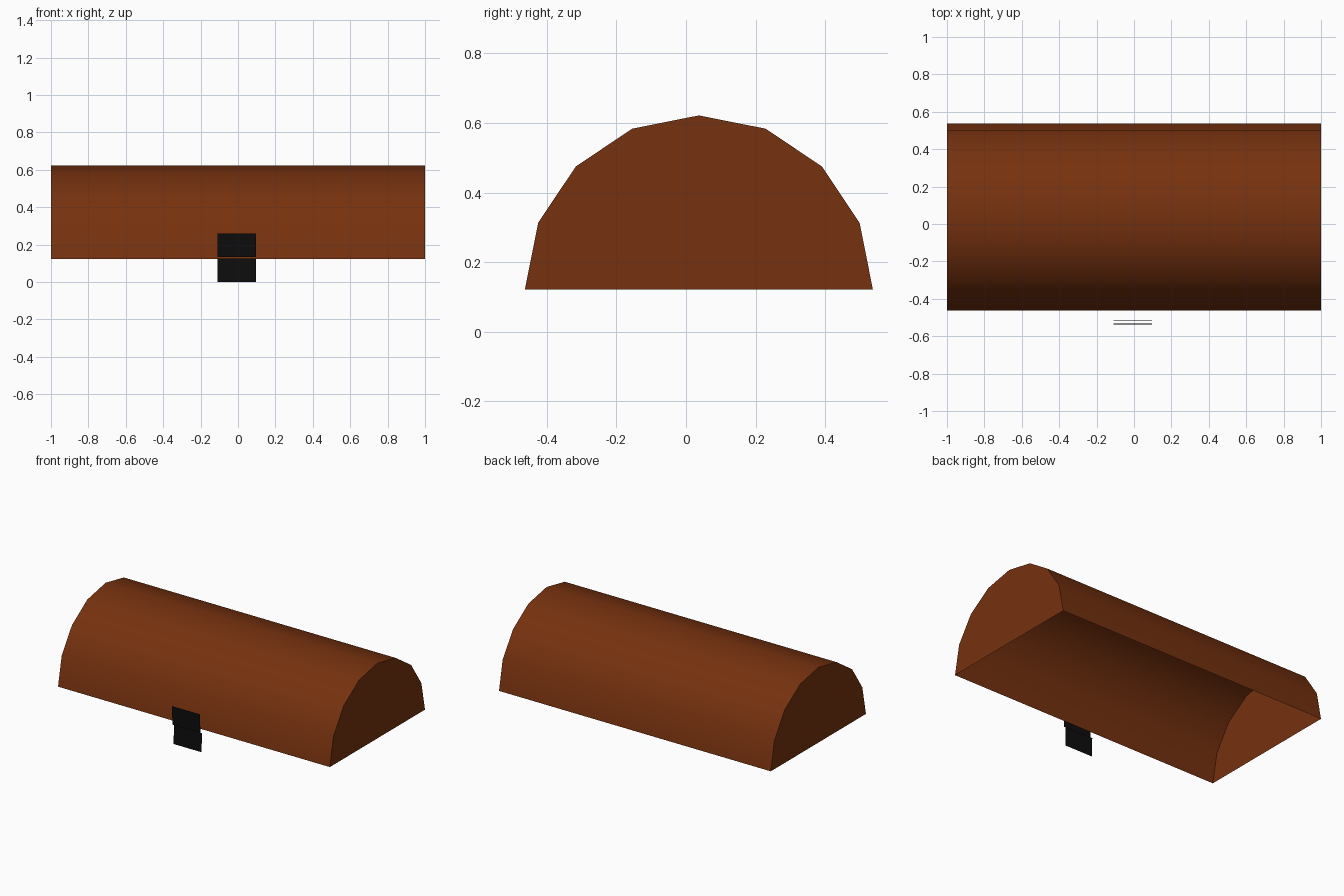
import bpy, bmesh, math

cube = bpy.data.objects.get("Cube")
if cube:
    bpy.data.objects.remove(cube, do_unlink=True)


def make_material(name, rgb):
    m = bpy.data.materials.new(name)
    m.use_nodes = True
    m.diffuse_color = (*rgb, 1)
    bsdf = m.node_tree.nodes["Principled BSDF"]
    bsdf.inputs["Base Color"].default_value = (*rgb, 1)
    bsdf.inputs["Roughness"].default_value = 0.8
    return m


brown = make_material("brown wood", (0.18, 0.031, 0.0046))
black = make_material("black metal", (0.004, 0.004, 0.004))


def finish(name, bm, material):
    mesh = bpy.data.meshes.new(name)
    bm.to_mesh(mesh)
    bm.free()
    mesh.materials.append(material)
    obj = bpy.data.objects.new(name, mesh)
    bpy.context.collection.objects.link(obj)
    return obj


# Hollow half-round lid, open underneath
RADIUS, SEGMENTS, CENTRE_Y, BASE_Z = 0.5, 8, 0.037, 0.122
bm = bmesh.new()
rings = []
for x in (-1, 1):
    ring = []
    for i in range(SEGMENTS + 1):
        a = math.pi * i / SEGMENTS
        ring.append(bm.verts.new((x, CENTRE_Y + RADIUS * math.cos(a),
                                  BASE_Z + RADIUS * math.sin(a))))
    rings.append(ring)
left, right = rings
for i in range(SEGMENTS):
    bm.faces.new((left[i], left[i + 1], right[i + 1], right[i]))
bm.faces.new(left[::-1])
bm.faces.new(right)
bmesh.ops.recalc_face_normals(bm, faces=bm.faces)
lid = finish("chest_lid", bm, brown)
bpy.ops.object.select_all(action='DESELECT')
lid.select_set(True)
bpy.context.view_layer.objects.active = lid
bpy.ops.object.shade_smooth_by_angle(angle=math.radians(30))


# Two sheet plates of the latch, one above the other, facing the front
def latch_plate(name, bottom, top):
    bm = bmesh.new()
    (y0, z0), (y1, z1) = bottom, top
    corners = [(-0.11, y0, z0), (0.096, y0, z0), (0.096, y1, z1), (-0.11, y1, z1)]
    bm.faces.new([bm.verts.new(c) for c in corners])
    finish(name, bm, black)


latch_plate("latch_upper_plate", (-0.532, 0.134), (-0.537, 0.259))
latch_plate("latch_lower_plate", (-0.519, 0.0), (-0.517, 0.126))
